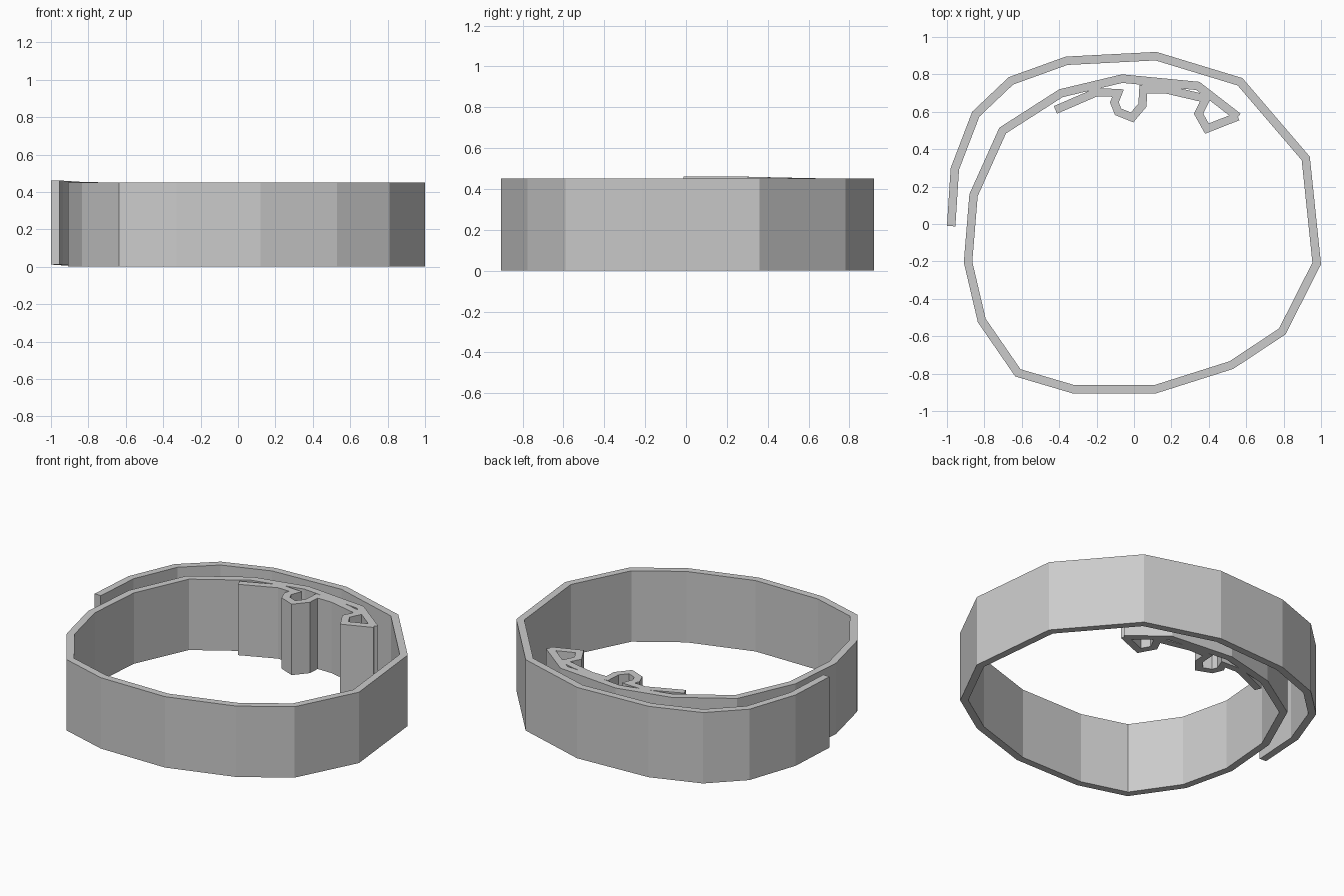
import bpy
from mathutils import Vector

if "Cube" in bpy.data.objects:
    bpy.data.objects.remove(bpy.data.objects["Cube"])

HEIGHT = 0.45


def band(name, path, left, right, lifts=()):
    """Extruded ribbon following a plan path, offset to its left and right with mitred corners."""
    pts = [Vector(p) for p in path]
    verts, faces = [], []
    for i, p in enumerate(pts):
        dirs = []
        if i > 0:
            dirs.append((p - pts[i - 1]).normalized())
        if i < len(pts) - 1:
            dirs.append((pts[i + 1] - p).normalized())
        normals = [Vector((-d.y, d.x)) for d in dirs]
        m = sum(normals, Vector((0, 0))).normalized()
        m /= max(m.dot(normals[0]), 0.6)
        z = lifts[i] if i < len(lifts) else 0.0
        a, b = p + m * left, p - m * right
        verts += [(a.x, a.y, z), (b.x, b.y, z),
                  (b.x, b.y, z + HEIGHT), (a.x, a.y, z + HEIGHT)]
    for i in range(len(pts) - 1):
        k = i * 4
        for j in range(4):
            n = (j + 1) % 4
            faces.append((k + j, k + n, k + 4 + n, k + 4 + j))
    e = len(verts) - 4
    faces += [(3, 2, 1, 0), (e, e + 1, e + 2, e + 3)]
    mesh = bpy.data.meshes.new(name)
    mesh.from_pydata([tuple(v) for v in verts], [], faces)
    mesh.update()
    obj = bpy.data.objects.new(name, mesh)
    bpy.context.collection.objects.link(obj)
    return obj


# Overlapping strap: outer edge, from the free tail clockwise round to the fold
strap = [(-1, -0.01), (-0.98, 0.30), (-0.865, 0.60), (-0.67, 0.785), (-0.365, 0.895),
         (0.12, 0.92), (0.58, 0.78), (0.94, 0.36), (1.0, -0.215), (0.81, -0.59),
         (0.53, -0.775), (0.12, -0.905), (-0.33, -0.905), (-0.635, -0.815),
         (-0.835, -0.525), (-0.91, -0.205), (-0.88, 0.16), (-0.72, 0.515),
         (-0.40, 0.72), (-0.065, 0.80), (0.35, 0.76), (0.57, 0.59)]
band("strap", strap, 0, 0.045, (0.012, 0.01, 0.003))

# Folded end: closed loop, lining, open loop and short tab
lining = [(0.555, 0.575), (0.39, 0.51), (0.345, 0.59), (0.385, 0.67),
          (0.17, 0.72), (0.05, 0.72), (0.045, 0.635), (-0.01, 0.57),
          (-0.085, 0.60), (-0.105, 0.65), (-0.085, 0.70), (-0.20, 0.705),
          (-0.42, 0.61)]
band("folded_lining", lining, 0.022, 0.022)
